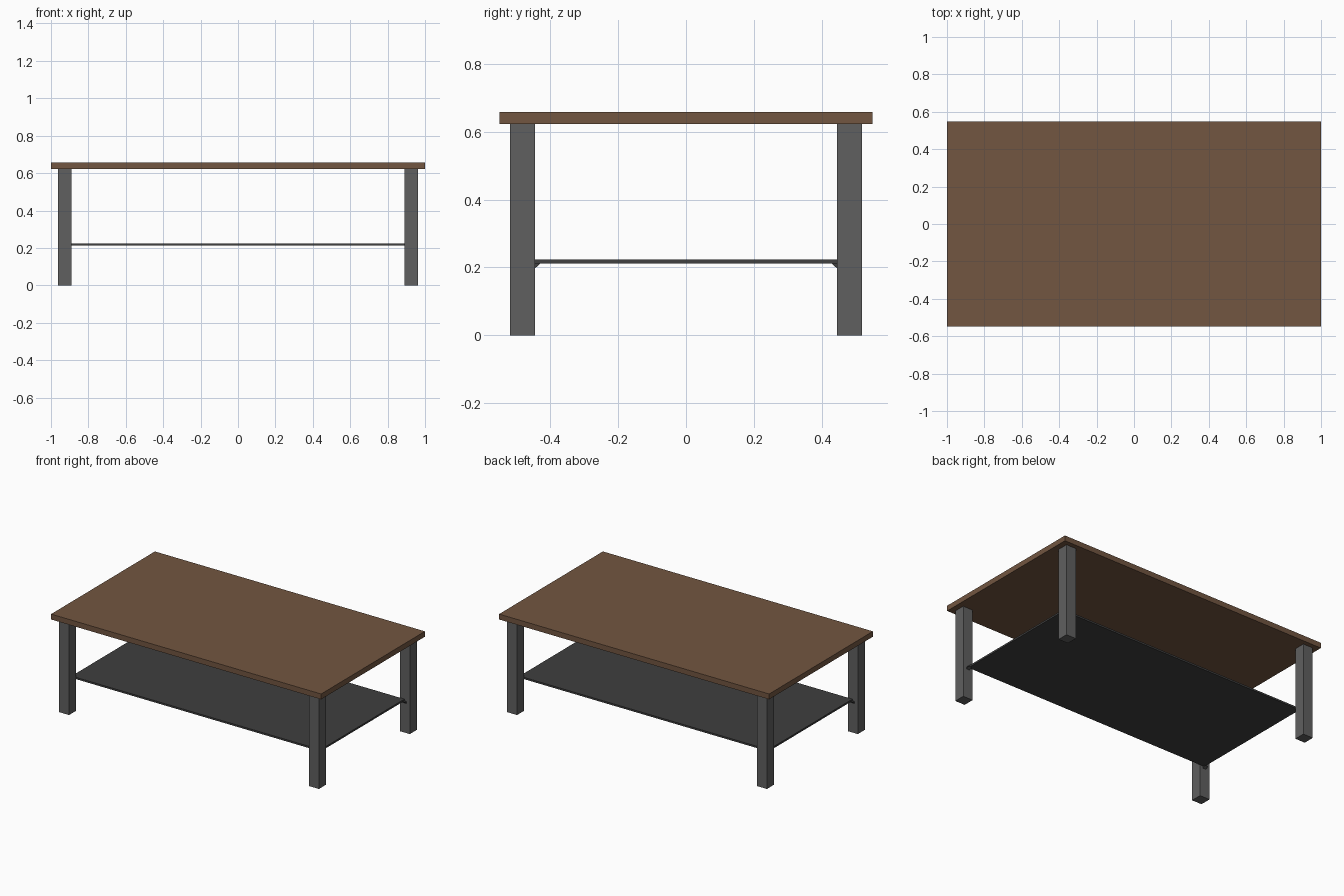
import bpy, bmesh

if "Cube" in bpy.data.objects:
    bpy.data.objects.remove(bpy.data.objects["Cube"])

def material(name, rgb):
    m = bpy.data.materials.new(name)
    m.diffuse_color = (*rgb, 1)
    m.use_nodes = True
    m.node_tree.nodes["Principled BSDF"].inputs["Base Color"].default_value = m.diffuse_color
    return m

wood = material("brown wood", (0.168, 0.092, 0.052))
leg_grey = material("leg grey", (0.115, 0.115, 0.115))
shelf_grey = material("dark shelf grey", (0.05, 0.05, 0.05))

def add_object(name, bm, mat):
    bmesh.ops.recalc_face_normals(bm, faces=bm.faces)
    mesh = bpy.data.meshes.new(name)
    bm.to_mesh(mesh)
    bm.free()
    mesh.materials.append(mat)
    ob = bpy.data.objects.new(name, mesh)
    bpy.context.collection.objects.link(ob)
    return ob

def box(name, lo, hi, mat):
    bm = bmesh.new()
    bmesh.ops.create_cube(bm, size=1)
    for v in bm.verts:
        v.co = [hi[i] if v.co[i] > 0 else lo[i] for i in range(3)]
    return add_object(name, bm, mat)

def wedge(name, x0, x1, profile, mat):
    # extrude a y-z profile along x
    bm = bmesh.new()
    face = bm.faces.new([bm.verts.new((x0, y, z)) for y, z in profile])
    ext = bmesh.ops.extrude_face_region(bm, geom=[face])
    verts = [g for g in ext["geom"] if isinstance(g, bmesh.types.BMVert)]
    bmesh.ops.translate(bm, verts=verts, vec=(x1 - x0, 0, 0))
    return add_object(name, bm, mat)

# Table top and lower shelf
box("table_top", (-1, -0.549, 0.622), (1, 0.549, 0.658), wood)
box("lower_shelf", (-0.922, -0.444, 0.212), (0.922, 0.444, 0.224), shelf_grey)

# Four legs, each with a small triangular bracket under the shelf
for sx, side in ((-1, "left"), (1, "right")):
    for sy, end in ((-1, "front"), (1, "back")):
        xs = sorted((sx * 0.889, sx * 0.962))
        ys = sorted((sy * 0.444, sy * 0.518))
        box(f"{end}_{side}_leg", (xs[0], ys[0], 0), (xs[1], ys[1], 0.622), leg_grey)
        bx = sorted((sx * 0.912, sx * 0.936))
        wedge(f"{end}_{side}_bracket", bx[0], bx[1],
              [(sy * 0.444, 0.198), (sy * 0.444, 0.212), (sy * 0.428, 0.212)], shelf_grey)
